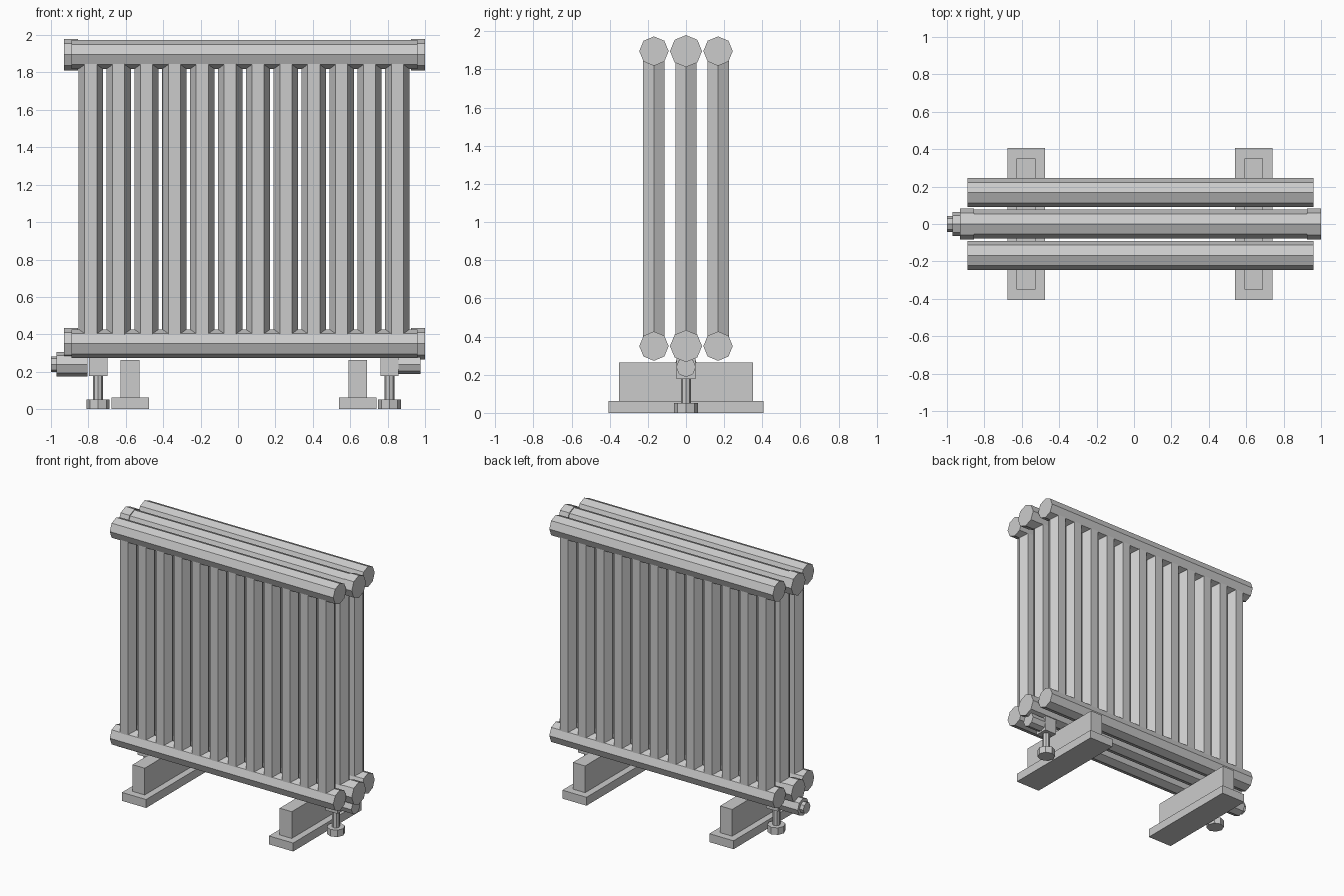
import bpy, bmesh, math
from mathutils import Vector

cube = bpy.data.objects.get("Cube")
if cube:
    bpy.data.objects.remove(cube, do_unlink=True)

# One painted-metal colour
metal = bpy.data.materials.new("grey_metal")
metal.use_nodes = True
colour = (0.6, 0.6, 0.6, 1)
metal.diffuse_color = colour
metal.node_tree.nodes["Principled BSDF"].inputs["Base Color"].default_value = colour


def finish(name, bm):
    bmesh.ops.recalc_face_normals(bm, faces=bm.faces)
    mesh = bpy.data.meshes.new(name)
    bm.to_mesh(mesh)
    bm.free()
    mesh.materials.append(metal)
    obj = bpy.data.objects.new(name, mesh)
    bpy.context.collection.objects.link(obj)
    return obj


def prism(name, sides, radius, start, end):
    """Closed prism between two points, with corners on the cross axes."""
    start, end = Vector(start), Vector(end)
    along_x = abs(end.x - start.x) > abs(end.z - start.z)
    u = Vector((0, 1, 0)) if along_x else Vector((1, 0, 0))
    v = Vector((0, 0, 1)) if along_x else Vector((0, 1, 0))
    bm = bmesh.new()
    angles = [math.tau * i / sides for i in range(sides)]
    rings = [[bm.verts.new(p + radius * (u * math.cos(a) + v * math.sin(a)))
              for a in angles] for p in (start, end)]
    for ring in rings:
        bm.faces.new(ring)
    for i in range(sides):
        j = (i + 1) % sides
        bm.faces.new((rings[0][i], rings[0][j], rings[1][j], rings[1][i]))
    return finish(name, bm)


def box(name, low, high):
    bm = bmesh.new()
    bmesh.ops.create_cube(bm, size=1)
    low, high = Vector(low), Vector(high)
    bmesh.ops.scale(bm, vec=high - low, verts=bm.verts)
    bmesh.ops.translate(bm, vec=(low + high) / 2, verts=bm.verts)
    return finish(name, bm)


BOTTOM, TOP = 0.35, 1.896
ROWS = {"front": -0.168, "middle": 0, "back": 0.168}
COLUMNS, FIRST, STEP = 12, -0.787, 0.149

# Header pipes and upright columns
for row, y in ROWS.items():
    for level, z in (("lower", BOTTOM), ("upper", TOP)):
        prism(f"{row}_{level}_pipe", 8, 0.077, (-0.89, y, z), (0.96, y, z))
    for i in range(COLUMNS):
        x = FIRST + i * STEP
        prism(f"{row}_column_{i + 1}", 6, 0.065, (x, y, BOTTOM), (x, y, TOP))

# End caps on the middle pipes
for level, z in (("lower", BOTTOM), ("upper", TOP)):
    prism(f"right_{level}_cap", 8, 0.084, (-0.93, 0, z), (-0.855, 0, z))
    prism(f"left_{level}_cap", 8, 0.084, (0.925, 0, z), (1.0, 0, z))

# Feet and valves on both ends
for side, foot_x, valve_x in (("right", -0.577, -0.748), ("left", 0.64, 0.81)):
    box(f"{side}_foot_base", (foot_x - 0.1, -0.405, 0), (foot_x + 0.1, 0.405, 0.063))
    box(f"{side}_foot_block", (foot_x - 0.05, -0.35, 0.063), (foot_x + 0.05, 0.35, 0.263))
    box(f"{side}_valve_body", (valve_x - 0.049, -0.05, 0.178), (valve_x + 0.049, 0.05, 0.3))
    prism(f"{side}_valve_stem", 8, 0.027, (valve_x, 0, 0.04), (valve_x, 0, 0.2))
    prism(f"{side}_valve_nut", 8, 0.062, (valve_x, 0, 0), (valve_x, 0, 0.052))

# Thermostat knob on one valve, plain stub on the other
prism("right_knob", 8, 0.065, (-0.97, 0, 0.24), (-0.805, 0, 0.24))
prism("right_knob_tip", 8, 0.042, (-1.0, 0, 0.24), (-0.96, 0, 0.24))
prism("left_valve_stub", 8, 0.052, (0.858, 0, 0.24), (0.975, 0, 0.24))
